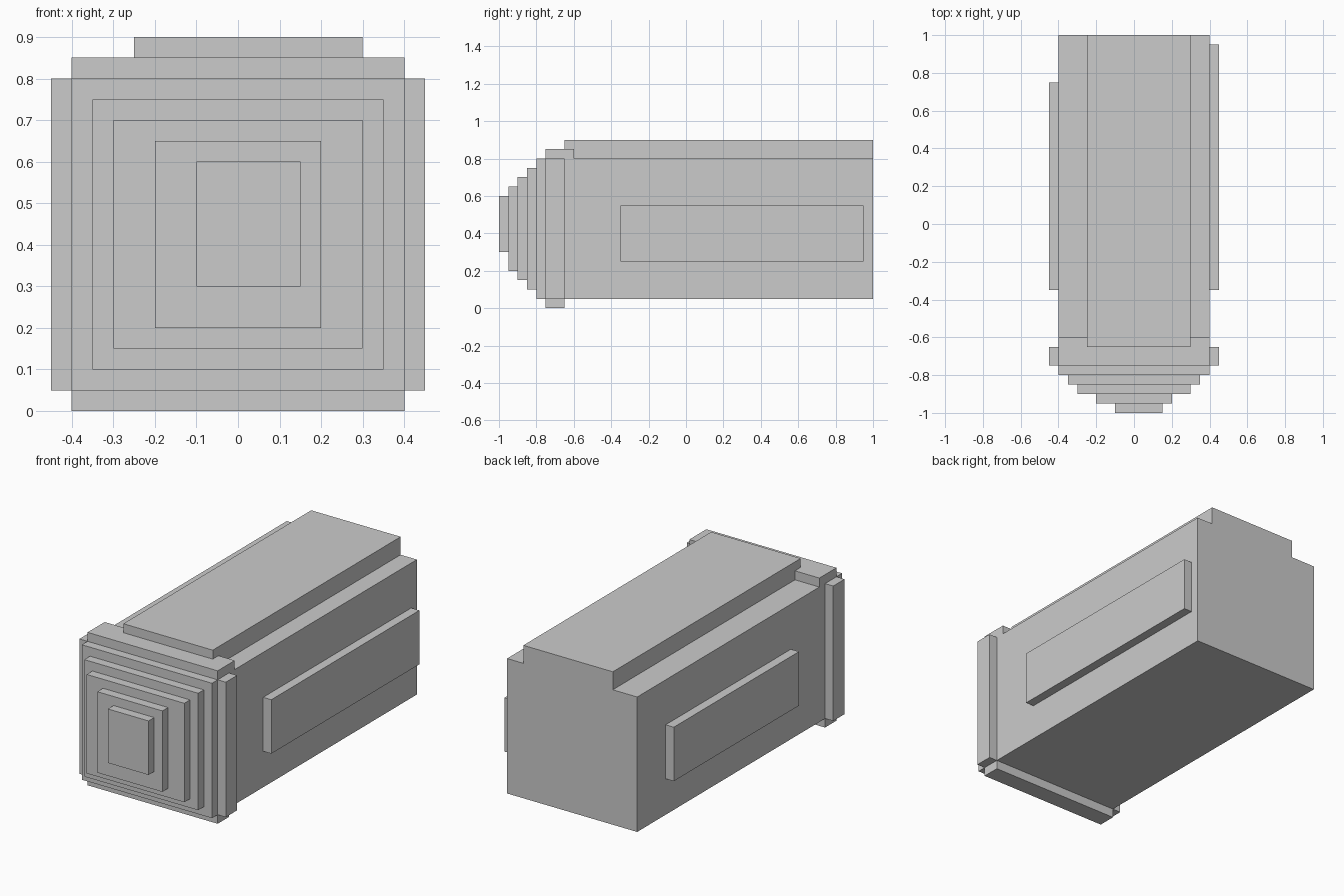
import bpy
import bmesh

if "Cube" in bpy.data.objects:
    bpy.data.objects.remove(bpy.data.objects["Cube"])


def box(name, x, y, z):
    """Flat-faced box from (min, max) ranges on each axis."""
    bm = bmesh.new()
    bmesh.ops.create_cube(bm, size=1)
    for v in bm.verts:
        v.co = [r[0] if c < 0 else r[1] for c, r in zip(v.co, (x, y, z))]
    mesh = bpy.data.meshes.new(name)
    bm.to_mesh(mesh)
    bm.free()
    obj = bpy.data.objects.new(name, mesh)
    bpy.context.collection.objects.link(obj)
    return obj


# Main body and raised top slab
box("body", (-0.4, 0.4), (-0.8, 1.0), (0.05, 0.8))
box("top_slab", (-0.25, 0.3), (-0.65, 1.0), (0.8, 0.9))

# Stepped nose, from the body outwards: x range, z range
nose_steps = [
    ((-0.35, 0.35), (0.10, 0.75)),
    ((-0.30, 0.30), (0.15, 0.70)),
    ((-0.20, 0.20), (0.20, 0.65)),
    ((-0.10, 0.15), (0.30, 0.60)),
]
for i, (x, z) in enumerate(nose_steps):
    back = -0.8 - 0.05 * i
    box(f"nose_step_{i + 1}", x, (back - 0.05, back), z)

# Collar strips around the front of the body
box("collar_top", (-0.4, 0.4), (-0.75, -0.6), (0.8, 0.85))
box("collar_bottom", (-0.4, 0.4), (-0.75, -0.65), (0.0, 0.05))

# Side collar strips and side panels (the left panel is shorter)
for side, x, panel_end in (("left", (-0.45, -0.4), 0.75),
                           ("right", (0.4, 0.45), 0.95)):
    box(f"collar_{side}", x, (-0.75, -0.65), (0.05, 0.8))
    box(f"side_panel_{side}", x, (-0.35, panel_end), (0.25, 0.55))
